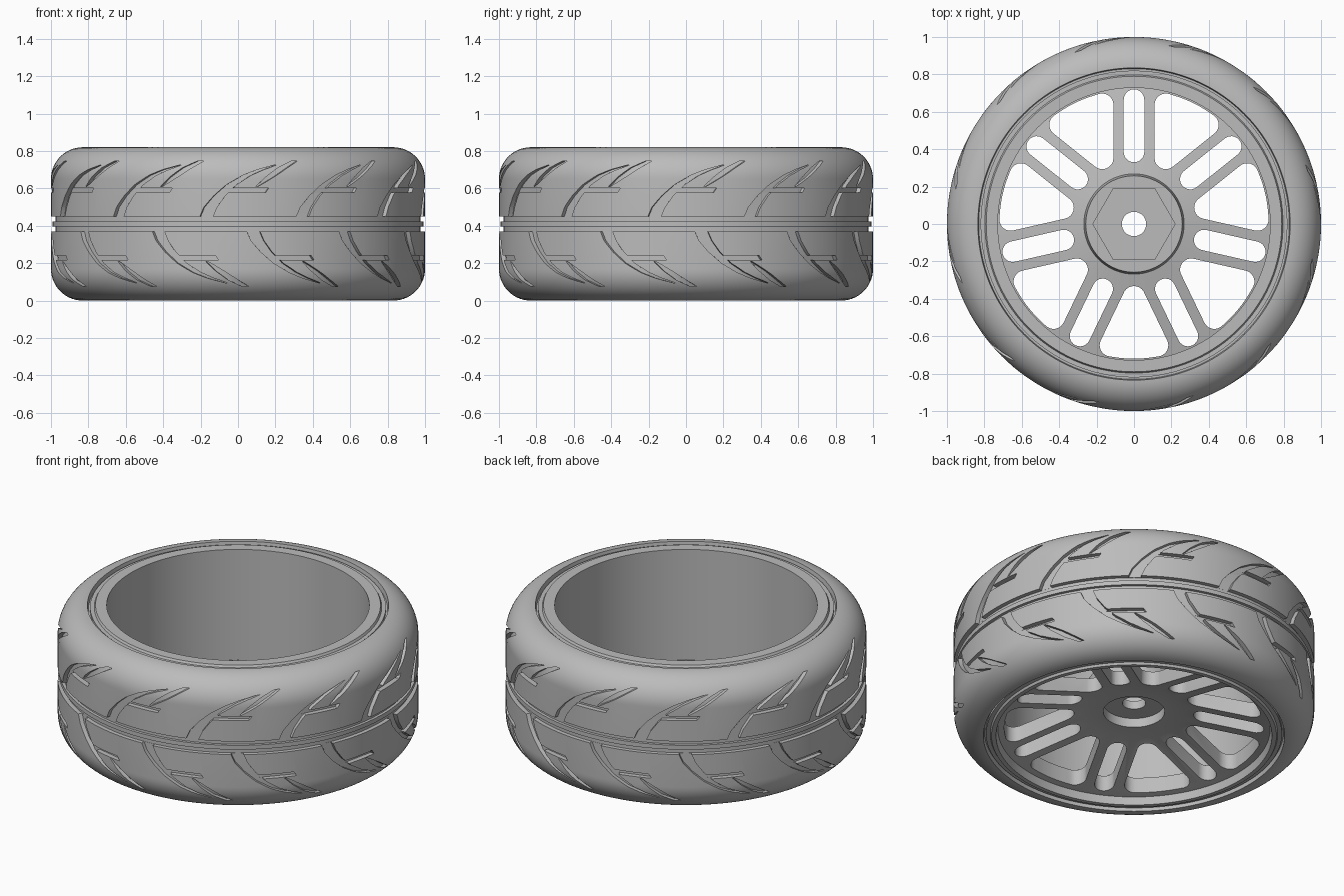
import bpy, bmesh, math
from math import sin, cos, pi, radians
from mathutils import Vector
from mathutils.geometry import convex_hull_2d

if "Cube" in bpy.data.objects:
    bpy.data.objects.remove(bpy.data.objects["Cube"])

grey = bpy.data.materials.new("mid grey")
grey.use_nodes = True
GREY = (0.5, 0.5, 0.5, 1)
grey.diffuse_color = GREY
grey.node_tree.nodes["Principled BSDF"].inputs["Base Color"].default_value = GREY

WIDTH, SHOULDER, MID = 0.82, 0.17, 0.41


def make_object(name, bm):
    bmesh.ops.recalc_face_normals(bm, faces=bm.faces)
    mesh = bpy.data.meshes.new(name)
    bm.to_mesh(mesh)
    bm.free()
    mesh.materials.append(grey)
    obj = bpy.data.objects.new(name, mesh)
    bpy.context.collection.objects.link(obj)
    return obj


def on_wheel(r, angle, z):
    return (r * sin(angle), -r * cos(angle), z)


def lathe(name, profile, steps=144):
    """Spin a closed (radius, height) profile about z."""
    bm = bmesh.new()
    rings = [[bm.verts.new(on_wheel(r, 2 * pi * i / steps, z)) for r, z in profile]
             for i in range(steps)]
    n = len(profile)
    for i in range(steps):
        a, b = rings[i], rings[(i + 1) % steps]
        for j in range(n):
            k = (j + 1) % n
            bm.faces.new((a[j], b[j], b[k], a[k]))
    return make_object(name, bm)


def prism(bm, outline, z0, z1):
    low = [bm.verts.new((x, y, z0)) for x, y in outline]
    high = [bm.verts.new((x, y, z1)) for x, y in outline]
    bm.faces.new(low[::-1])
    bm.faces.new(high)
    for i in range(len(low)):
        j = (i + 1) % len(low)
        bm.faces.new((low[i], low[j], high[j], high[i]))


def rounded(centres, radius, turn):
    """Outline wrapped around equal circles, turned about the axle."""
    pts = [Vector((x + radius * cos(2 * pi * i / 24), y + radius * sin(2 * pi * i / 24)))
           for x, y in centres for i in range(24)]
    return [(p.x * cos(turn) - p.y * sin(turn), p.x * sin(turn) + p.y * cos(turn))
            for p in (pts[i] for i in convex_hull_2d(pts))]


def cut(target, cutter):
    mod = target.modifiers.new("cut", "BOOLEAN")
    mod.operation, mod.solver, mod.object = "DIFFERENCE", "EXACT", cutter
    bpy.context.view_layer.update()
    result = target.evaluated_get(bpy.context.evaluated_depsgraph_get())
    mesh = bpy.data.meshes.new_from_object(result)
    target.modifiers.clear()
    target.data = mesh
    bpy.data.objects.remove(cutter)


# Tyre body with round shoulders and a double centre channel
arc = [(1 - SHOULDER + SHOULDER * sin(a), SHOULDER - SHOULDER * cos(a))
       for a in (pi / 2 * i / 14 for i in range(15))]
channel = [(1, 0.37), (0.975, 0.37), (0.975, 0.397), (0.992, 0.397)]
half = [(0.815, 0.03), (0.83, 0.03), (0.835, 0)] + arc[1:] + channel
tyre = lathe("tyre", half + [(r, WIDTH - z) for r, z in reversed(half)])


def tread_radius(z):
    d = max(0, abs(z - MID) - (MID - SHOULDER))
    return 1 - SHOULDER + math.sqrt(max(0, SHOULDER ** 2 - d * d))


def groove(bm, strip, turn, flip):
    """Cutter following a strip of (left angle, right angle, height)."""
    rows = []
    for left, right, z in strip:
        height = WIDTH - z if flip else z
        floor = tread_radius(height) - 0.024
        rows.append([bm.verts.new(on_wheel(r, radians(a + turn), height))
                     for r, a in ((floor, left), (floor, right), (1.04, right), (1.04, left))])
    bm.faces.new(rows[0])
    bm.faces.new(rows[-1][::-1])
    for a, b in zip(rows, rows[1:]):
        for i in range(4):
            j = (i + 1) % 4
            bm.faces.new((a[i], b[i], b[j], a[j]))


# Tread grooves: sweeping blade, shoulder thorn and cross bar
blade = [(-0.5, 3.5, 0.44), (1, 5, 0.5), (4, 7.5, 0.56), (8, 11, 0.62),
         (13, 15.5, 0.67), (17.5, 19.5, 0.7), (23, 23.6, 0.725)]
thorn = [(17, 17.6, 0.61), (20, 22.5, 0.66), (24, 27, 0.71), (28.5, 30.5, 0.745)]
bar = [(7, 20, 0.578), (8.5, 21, 0.603)]
for strips in ([blade, thorn], [bar]):
    bm = bmesh.new()
    for i in range(12):
        for flip, start in ((False, -11.5), (True, 3)):
            for strip in strips:
                groove(bm, strip, start + i * 30, flip)
    cut(tyre, make_object("groove_cutter", bm))

# Rim: barrel, lips, dished spoke disc and hub in one profile
rim = lathe("rim", [
    (0.728, 0.82), (0.79, 0.82), (0.797, 0.807), (0.82, 0.807), (0.82, 0.013),
    (0.797, 0.013), (0.79, 0), (0.765, 0), (0.755, 0.045), (0.73, 0.05),
    (0.27, 0.154), (0.17, 0.154), (0.17, 0.21), (0.065, 0.21),
    (0.065, 0.33), (0.258, 0.33), (0.268, 0.24), (0.728, 0.145)])

# Seven twin spokes: a slot within each pair, a window between pairs
bm = bmesh.new()
step, edge, fillet, reach = pi / 7, 0.11, 0.06, 0.72
limit = step - math.asin((edge + fillet) / (reach - fillet))
window = [((edge + fillet) / sin(step), 0)]
window += [((reach - fillet) * cos(limit * t / 5), (reach - fillet) * sin(limit * t / 5))
           for t in range(-5, 6)]
for i in range(7):
    turn = pi / 2 + 2 * step * i
    prism(bm, rounded([(0.385, 0), (0.665, 0)], 0.055, turn), -0.1, 0.4)
    prism(bm, rounded(window, fillet, turn + step), -0.1, 0.4)
# Hexagonal drive pocket in the hub
prism(bm, [(0.22 * cos(pi / 3 * i), 0.22 * sin(pi / 3 * i)) for i in range(6)], 0.26, 0.5)
cut(rim, make_object("spoke_cutter", bm))

# Smooth shading with crisp edges
bpy.ops.object.select_all(action="DESELECT")
for obj in (tyre, rim):
    obj.select_set(True)
bpy.context.view_layer.objects.active = tyre
bpy.ops.object.shade_smooth_by_angle(angle=radians(30))
